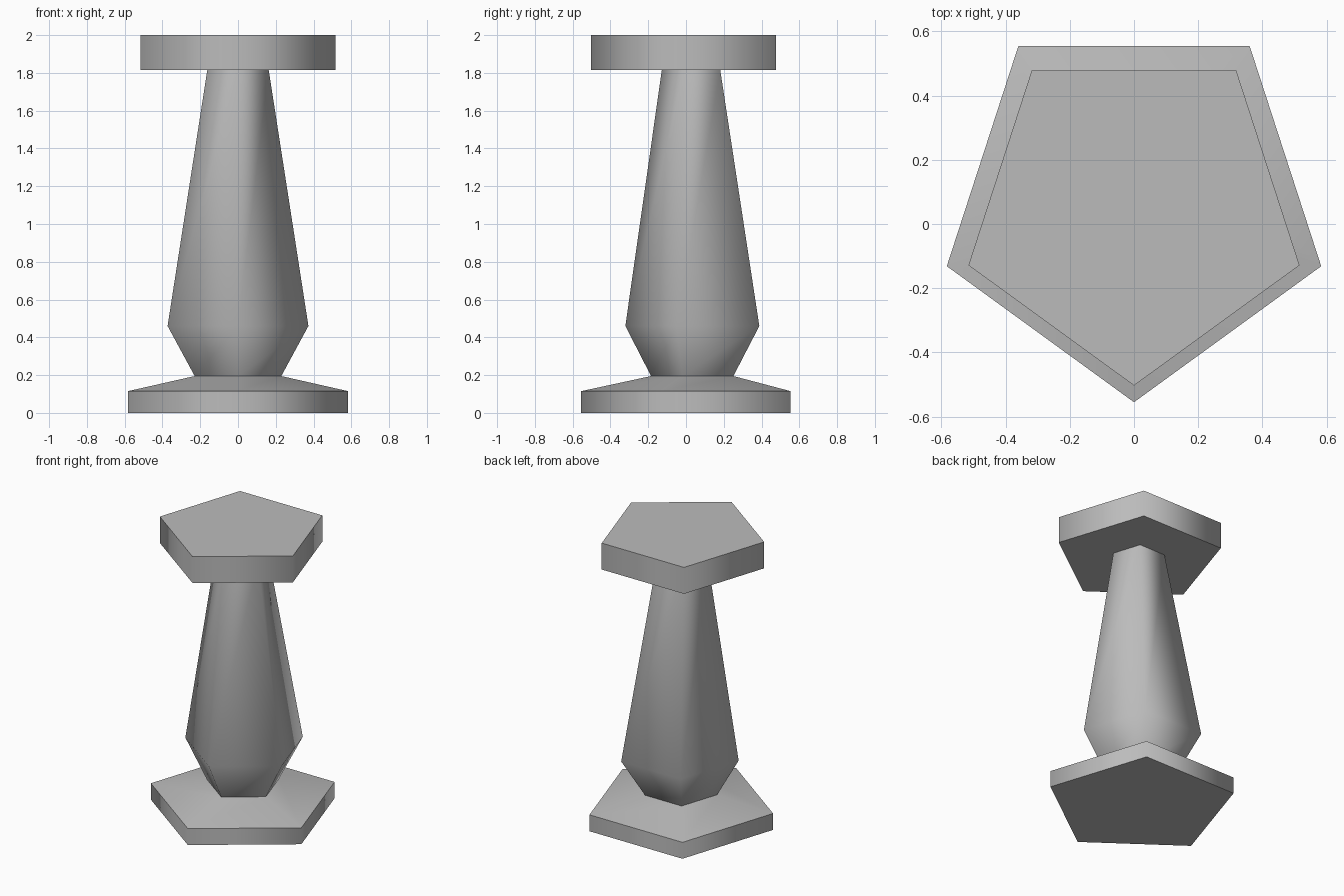
import bpy, bmesh
from math import sin, cos, tau

cube = bpy.data.objects.get("Cube")
if cube:
    bpy.data.objects.remove(cube, do_unlink=True)

GREY = (0.5, 0.5, 0.5, 1.0)
stone = bpy.data.materials.new("stone_grey")
stone.use_nodes = True
stone.diffuse_color = GREY
stone.node_tree.nodes["Principled BSDF"].inputs["Base Color"].default_value = GREY

SIDES = 5


def pentagon_loft(name, sections):
    """Closed loft; each section is (z, radius, centre y, sharp rim), point towards -y."""
    bm = bmesh.new()
    rings = []
    for z, r, cy, _ in sections:
        angles = [tau * i / SIDES for i in range(SIDES)]
        rings.append([bm.verts.new((r * sin(a), cy - r * cos(a), z)) for a in angles])
    # Side walls, softly shaded around the corners
    for low, high in zip(rings, rings[1:]):
        for i in range(SIDES):
            j = (i + 1) % SIDES
            bm.faces.new((low[i], low[j], high[j], high[i])).smooth = True
    # Flat caps
    bm.faces.new(rings[0][::-1])
    bm.faces.new(rings[-1])
    # Crisp rims
    for ring, section in zip(rings, sections):
        if section[3]:
            for i in range(SIDES):
                bm.edges.get((ring[i], ring[(i + 1) % SIDES])).smooth = False
    bmesh.ops.recalc_face_normals(bm, faces=bm.faces)
    mesh = bpy.data.meshes.new(name)
    bm.to_mesh(mesh)
    bm.free()
    mesh.materials.append(stone)
    obj = bpy.data.objects.new(name, mesh)
    bpy.context.collection.objects.link(obj)
    return obj


# Base plate with a sloped upper face
pentagon_loft("base", [(0, 0.613, 0.058, True),
                       (0.115, 0.613, 0.058, True),
                       (0.195, 0.241, 0.056, True)])

# Tapered column, widest near the bottom
pentagon_loft("column", [(0.195, 0.241, 0.056, True),
                         (0.46, 0.392, 0.071, False),
                         (1.815, 0.171, 0.043, True)])

# Table slab on top
pentagon_loft("top_slab", [(1.815, 0.542, 0.039, True),
                           (2.0, 0.542, 0.039, True)])
